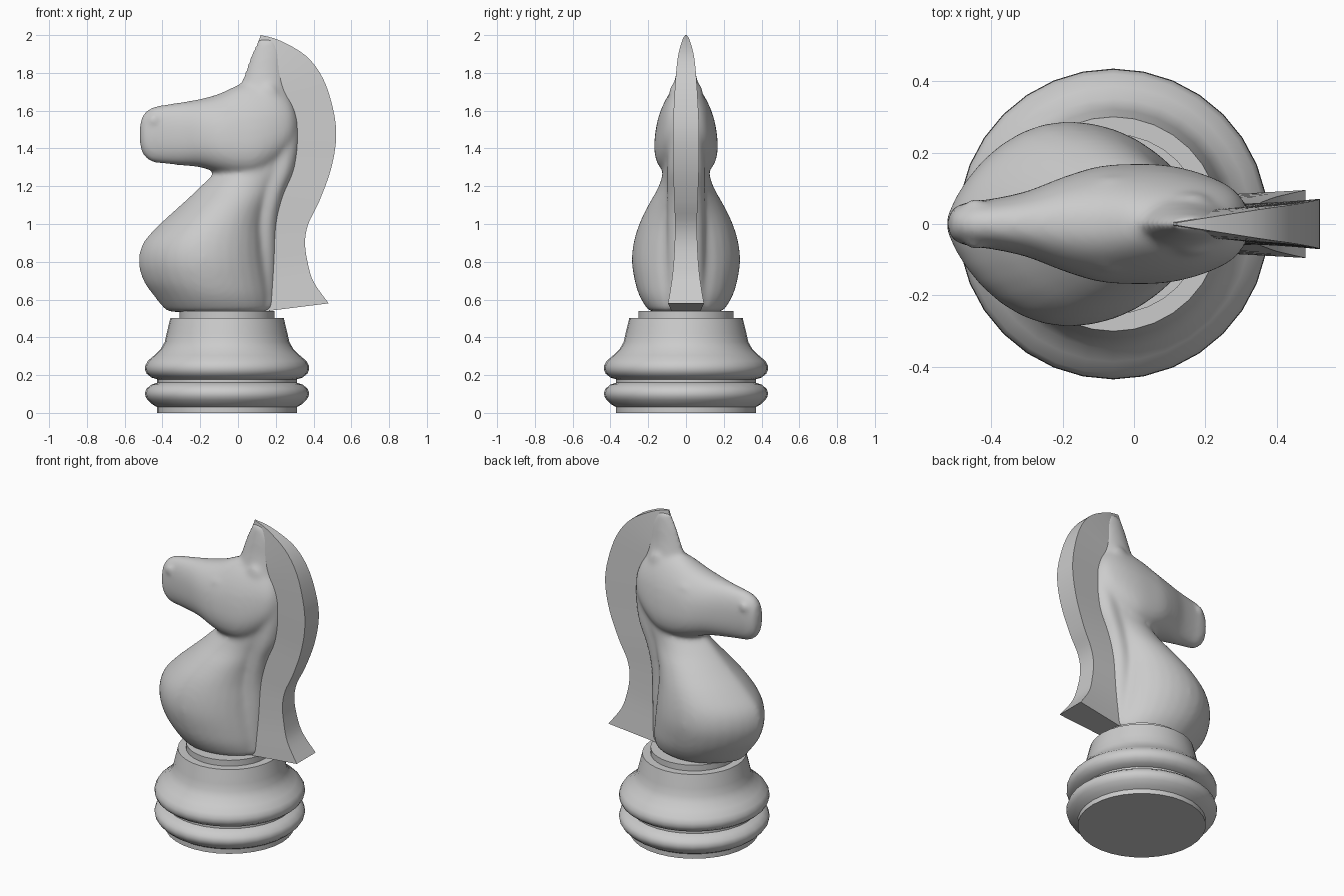
import bpy, bmesh
from math import sin, cos, pi, copysign

if "Cube" in bpy.data.objects:
    bpy.data.objects.remove(bpy.data.objects["Cube"])


def smooth_path(stations, n=4):
    """Catmull-Rom interpolation between station tuples."""
    out, last = [], len(stations) - 1
    for i in range(last):
        p = [stations[min(max(i + k, 0), last)] for k in (-1, 0, 1, 2)]
        for s in range(n):
            t = s / n
            out.append([0.5 * (2 * b + (c - a) * t + (2 * a - 5 * b + 4 * c - d) * t * t
                               + (3 * b - a - 3 * c + d) * t ** 3) for a, b, c, d in zip(*p)])
    return out + [list(stations[-1])]


def loft(bm, rings):
    """Bridge closed rings of points and cap both ends."""
    vs = [[bm.verts.new(p) for p in r] for r in rings]
    n = len(vs[0])
    faces = [bm.faces.new(vs[0]), bm.faces.new(vs[-1][::-1])]
    for a, b in zip(vs, vs[1:]):
        for i in range(n):
            j = (i + 1) % n
            faces.append(bm.faces.new((a[j], a[i], b[i], b[j])))
    bmesh.ops.recalc_face_normals(bm, faces=faces)


def finish(bm, name, angle):
    me = bpy.data.meshes.new(name)
    bm.to_mesh(me)
    bm.free()
    ob = bpy.data.objects.new(name, me)
    bpy.context.collection.objects.link(ob)
    bpy.ops.object.select_all(action='DESELECT')
    ob.select_set(True)
    bpy.context.view_layer.objects.active = ob
    bpy.ops.object.shade_smooth_by_angle(angle=angle)
    return ob


ANG = [2 * pi * i / 32 for i in range(32)]


def power(v, e):
    return copysign(abs(v) ** e, v)


def upright(z, front, back, w, keel=1.0):
    """Horizontal oval section of the neck, pointed towards the front by keel > 1."""
    c, h = (front + back) / 2, (back - front) / 2
    return [(c + h * cos(a), w * power(sin(a), keel if cos(a) < 0 else 1), z) for a in ANG]


def lengthwise(x, low, high, w, egg):
    """Vertical rounded-box section of the head, narrower at the top by egg."""
    c, h = (low + high) / 2, (high - low) / 2
    return [(x, w * power(cos(a), 0.87) * (1 - egg * sin(a)), c + h * power(sin(a), 0.87)) for a in ANG]


# Turned base
profile = [(.37, 0), (.37, .03), (.395, .045), (.42, .068), (.431, .085), (.435, .105), (.427, .128),
           (.40, .15), (.37, .16), (.37, .178), (.40, .187), (.425, .207), (.434, .228), (.433, .25),
           (.42, .275), (.385, .305), (.35, .34), (.33, .375), (.32, .42), (.30, .503), (.252, .503), (.252, .54)]
bm = bmesh.new()
loft(bm, [[(-.058 + r * cos(a), r * sin(a), z) for a in ANG] for r, z in profile])
finish(bm, "turned_base", 0.8)

# Chest and neck
neck = [(.535, -.36, .17, .18), (.55, -.39, .18, .205), (.62, -.447, .18, .247), (.70, -.502, .17, .272),
        (.80, -.527, .155, .287), (.90, -.503, .145, .278), (1.0, -.415, .14, .248), (1.1, -.305, .16, .20),
        (1.2, -.20, .21, .145), (1.3, -.11, .28, .12), (1.45, -.08, .31, .125), (1.6, -.03, .31, .10),
        (1.7, 0, .27, .075), (1.8, .035, .25, .052), (1.9, .07, .24, .036), (1.98, .105, .2, .02)]
# Raised muscle band in front of the mane
band = [(.55, .05, .205, .10), (.8, .05, .21, .10), (1.0, .06, .215, .10), (1.15, .1, .25, .10),
        (1.3, .15, .31, .10), (1.5, .18, .33, .085), (1.66, .15, .29, .06)]
# Head from muzzle to cheek
head = [(-.52, 1.43, 1.52, .02, 0), (-.505, 1.37, 1.575, .046, 0), (-.46, 1.33, 1.615, .063, 0),
        (-.4, 1.32, 1.63, .07, 0), (-.3, 1.31, 1.645, .092, .05), (-.2, 1.30, 1.662, .13, .12),
        (-.1, 1.27, 1.69, .158, .2), (0, 1.245, 1.735, .162, .28), (.1, 1.25, 1.755, .156, .32),
        (.2, 1.31, 1.74, .132, .3), (.28, 1.4, 1.66, .095, .2), (.32, 1.48, 1.56, .04, 0)]
bm = bmesh.new()
loft(bm, [upright(*s, keel=1.45) for s in smooth_path(neck)])
loft(bm, [upright(*s) for s in smooth_path(band)])
loft(bm, [lengthwise(*s) for s in smooth_path(head)])
# Folded ears, eyelids and nostril rims on both sides
for side in (-1, 1):
    for c, r in (((.16, .062, 1.67), (.06, .03, .075)), ((-.06, .105, 1.59), (.06, .03, .035)),
                 ((-.445, .052, 1.55), (.03, .022, .03))):
        bump = bmesh.ops.create_uvsphere(bm, u_segments=16, v_segments=10, radius=1)["verts"]
        for v in bump:
            v.co = (c[0] + r[0] * v.co.x, side * c[1] + r[1] * v.co.y, c[2] + r[2] * v.co.z)
body = finish(bm, "horse_body", pi)
rm = body.modifiers.new("merge", 'REMESH')
rm.mode = 'VOXEL'
rm.voxel_size = 0.013
rm.use_smooth_shade = True
sm = body.modifiers.new("soften", 'SMOOTH')
sm.factor = 0.5
sm.iterations = 14

# Mane: inner x, z, half thickness, then outer x, z, half thickness
mane = [(.06, 1.81, .008, .12, 2.0, .004), (.1, 1.8, .025, .22, 1.972, .02), (.17, 1.75, .035, .36, 1.89, .042),
        (.21, 1.7, .04, .45, 1.77, .055), (.24, 1.6, .042, .503, 1.61, .065), (.26, 1.47, .045, .52, 1.46, .07),
        (.24, 1.3, .045, .492, 1.29, .068), (.18, 1.15, .05, .43, 1.12, .062), (.14, 1.0, .055, .372, 1.0, .058),
        (.12, .87, .06, .355, .9, .06), (.12, .75, .065, .37, .79, .066), (.12, .65, .07, .402, .69, .077),
        (.12, .535, .075, .48, .58, .095)]
bm = bmesh.new()
loft(bm, [[(a, -t, b), (a, t, b), (c, u, d), (c, -u, d)] for a, b, t, c, d, u in smooth_path(mane)])
finish(bm, "mane", 0.6)
